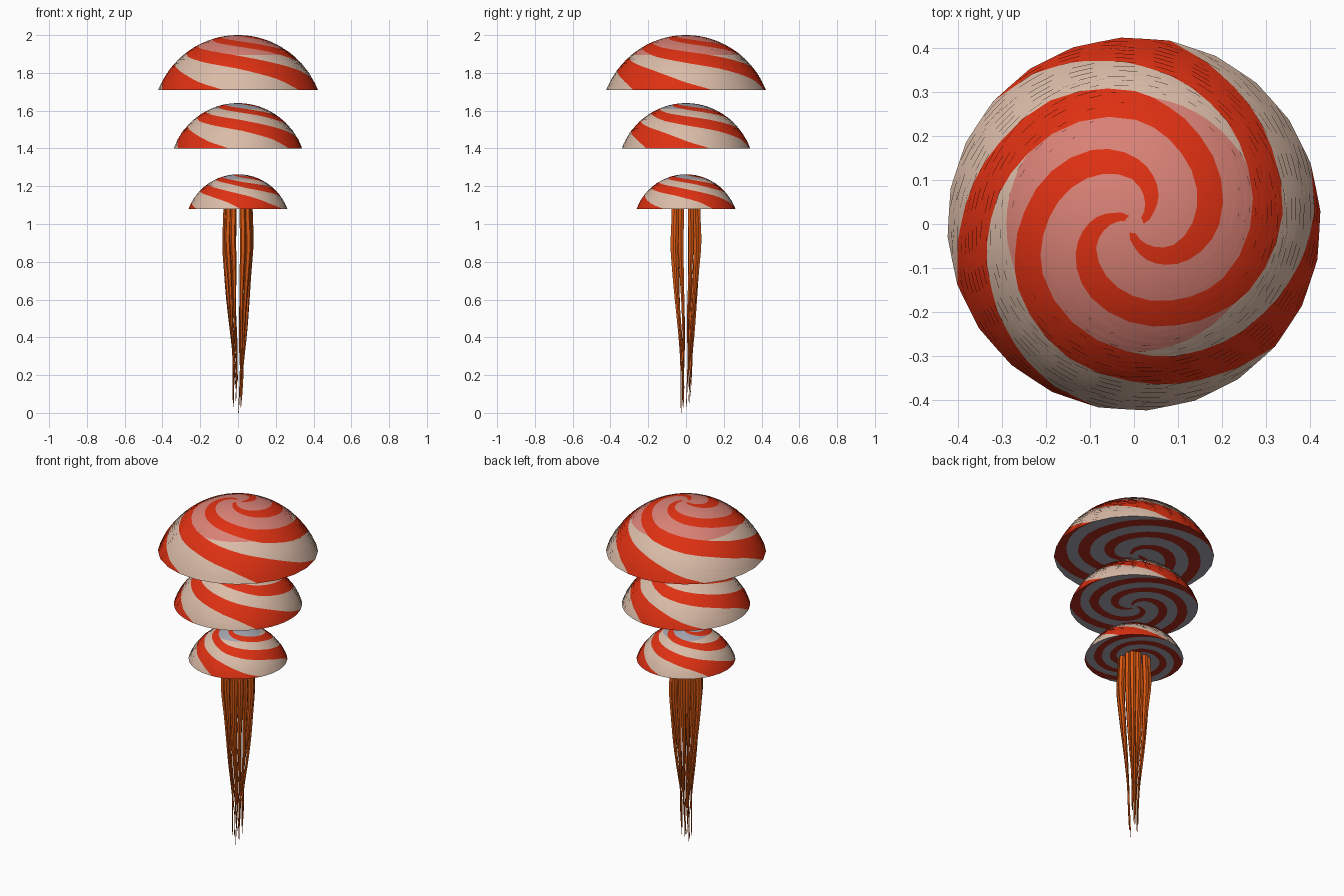
import bpy, bmesh, math, random
from mathutils import Vector

if "Cube" in bpy.data.objects:
    bpy.data.objects.remove(bpy.data.objects["Cube"])

random.seed(4)


def material(name, rgb):
    m = bpy.data.materials.new(name)
    m.diffuse_color = (*rgb, 1)
    m.use_nodes = True
    m.node_tree.nodes["Principled BSDF"].inputs["Base Color"].default_value = m.diffuse_color
    return m


RED = material("red", (0.73, 0.03, 0.006))
CREAM = material("cream", (0.70, 0.50, 0.39))
PINK = material("pink", (0.69, 0.22, 0.18))
GREY = material("grey", (0.38, 0.38, 0.44))
MAROON = material("maroon", (0.42, 0.024, 0.012))
ORANGE = material("orange", (0.70, 0.10, 0.006))

# Spiral stripe edges: (radius fraction, angle in degrees)
LEAD = [(0.05, 40), (0.12, 60), (0.235, 90), (0.39, 150), (0.47, 180), (0.565, 210),
        (0.695, 270), (0.777, 300), (0.86, 330), (0.96, 360), (1.0, 379)]
TRAIL = [(0.05, 0), (0.12, 30), (0.247, 60), (0.365, 90), (0.46, 120), (0.61, 180),
         (0.718, 210), (0.79, 240), (0.85, 270), (0.93, 300), (1.0, 319)]


def lerp(table, x):
    for (x0, y0), (x1, y1) in zip(table, table[1:]):
        if x <= x1:
            return y0 + (y1 - y0) * (x - x0) / (x1 - x0)
    return table[-1][1]


def polygon_factor(deg, sides=24, offset=4.5):
    # pulls a circle in to the flats of a regular polygon
    step = 360 / sides
    a = (deg - offset) % step - step / 2
    return math.cos(math.radians(step / 2)) / math.cos(math.radians(a))


def finish(bm, name, mats):
    bmesh.ops.recalc_face_normals(bm, faces=bm.faces)
    me = bpy.data.meshes.new(name)
    bm.to_mesh(me)
    bm.free()
    for m in mats:
        me.materials.append(m)
    ob = bpy.data.objects.new(name, me)
    bpy.context.collection.objects.link(ob)
    bpy.ops.object.select_all(action='DESELECT')
    ob.select_set(True)
    bpy.context.view_layer.objects.active = ob
    bpy.ops.object.shade_smooth_by_angle(angle=math.radians(40))
    return ob


def dome(name, radius, z0, z1, turn, crown_mat, crown):
    """Spherical cap with a flat underside and three spiral stripes."""
    h = z1 - z0
    R = (radius ** 2 + h ** 2) / (2 * h)
    cap = math.asin(radius / R)
    a0 = math.asin(0.05 * radius / R)
    rings, sub = 32, 8
    bm = bmesh.new()

    def ring_angles(f):
        lead, trail = lerp(LEAD, f), lerp(TRAIL, f)
        out = []
        for k in range(3):
            for start, end in ((trail, lead), (lead, trail + 120)):
                out += [start + (end - start) * j / sub + 120 * k for j in range(sub)]
        return out

    def skin(height, base_mat, stripe_mat, inner_mat):
        rows = []
        for i in range(rings + 1):
            a = a0 + (cap - a0) * i / rings
            r = R * math.sin(a)
            row = []
            for d in ring_angles(min(1.0, r / radius)):
                ang = d + turn
                rr = r * polygon_factor(ang)
                t = math.radians(ang)
                row.append(bm.verts.new((rr * math.cos(t), rr * math.sin(t), height(a))))
            rows.append((r / radius, row))
        n = len(rows[0][1])
        for (f0, r0), (f1, r1) in zip(rows, rows[1:]):
            for j in range(n):
                k = (j + 1) % n
                face = bm.faces.new((r0[j], r1[j], r1[k], r0[k]))
                if (j // sub) % 2 == 0:
                    face.material_index = stripe_mat
                else:
                    face.material_index = inner_mat if (f0 + f1) / 2 < crown else base_mat
        # centre fan
        tip = bm.verts.new((0, 0, height(0)))
        first = rows[0][1]
        for j in range(n):
            bm.faces.new((tip, first[j], first[(j + 1) % n])).material_index = inner_mat

    skin(lambda a: z1 - R * (1 - math.cos(a)), 0, 1, 2)   # outer shell
    skin(lambda a: z0, 3, 4, 3)                           # flat underside
    bmesh.ops.remove_doubles(bm, verts=bm.verts, dist=0.0001)
    finish(bm, name, [CREAM, RED, crown_mat, GREY, MAROON])


dome("top_dome", 0.425, 1.71, 2.00, 0, PINK, 0.69)
dome("middle_dome", 0.342, 1.40, 1.64, 3, GREY, 0.44)
dome("bottom_dome", 0.263, 1.08, 1.263, -46, GREY, 0.46)

# Tentacles: spread and thickness by height fraction from the top
SPREAD = [(0, 0.92), (0.08, 0.95), (0.14, 1.02), (0.22, 1.0), (0.45, 0.78), (0.75, 0.42), (1, 0.3)]
THICK = [(0, 0.017), (0.2, 0.016), (0.45, 0.010), (0.75, 0.005), (1, 0.0015)]


def tentacle(name, x, y, end):
    bm = bmesh.new()
    steps, sides = 18, 6
    phase = random.uniform(0, 6.28)
    rows = []
    for i in range(steps + 1):
        t = i / steps
        s = lerp(SPREAD, t)
        wob = 0.006 * t
        c = Vector((x * s + wob * math.sin(9 * t + phase),
                    y * s + wob * math.cos(8 * t + phase), 1.085 + (end - 1.085) * t))
        w = lerp(THICK, t)
        rows.append([bm.verts.new(c + Vector((w * math.cos(q * math.tau / sides),
                                              w * math.sin(q * math.tau / sides), 0)))
                     for q in range(sides)])
    for r0, r1 in zip(rows, rows[1:]):
        for q in range(sides):
            k = (q + 1) % sides
            bm.faces.new((r0[q], r0[k], r1[k], r1[q]))
    bm.faces.new(rows[0])
    bm.faces.new(rows[-1])
    finish(bm, name, [ORANGE])


count = 0
for sx, sy in ((1, -1), (1, 1), (-1, 1), (-1, -1)):
    for px, py in ((0.026, 0.066), (0.066, 0.026), (0.054, 0.054)):
        end = 0.0 if count == 0 else random.uniform(0.01, 0.2)
        tentacle(f"tentacle_{count + 1}", sx * px, sy * py, end)
        count += 1
